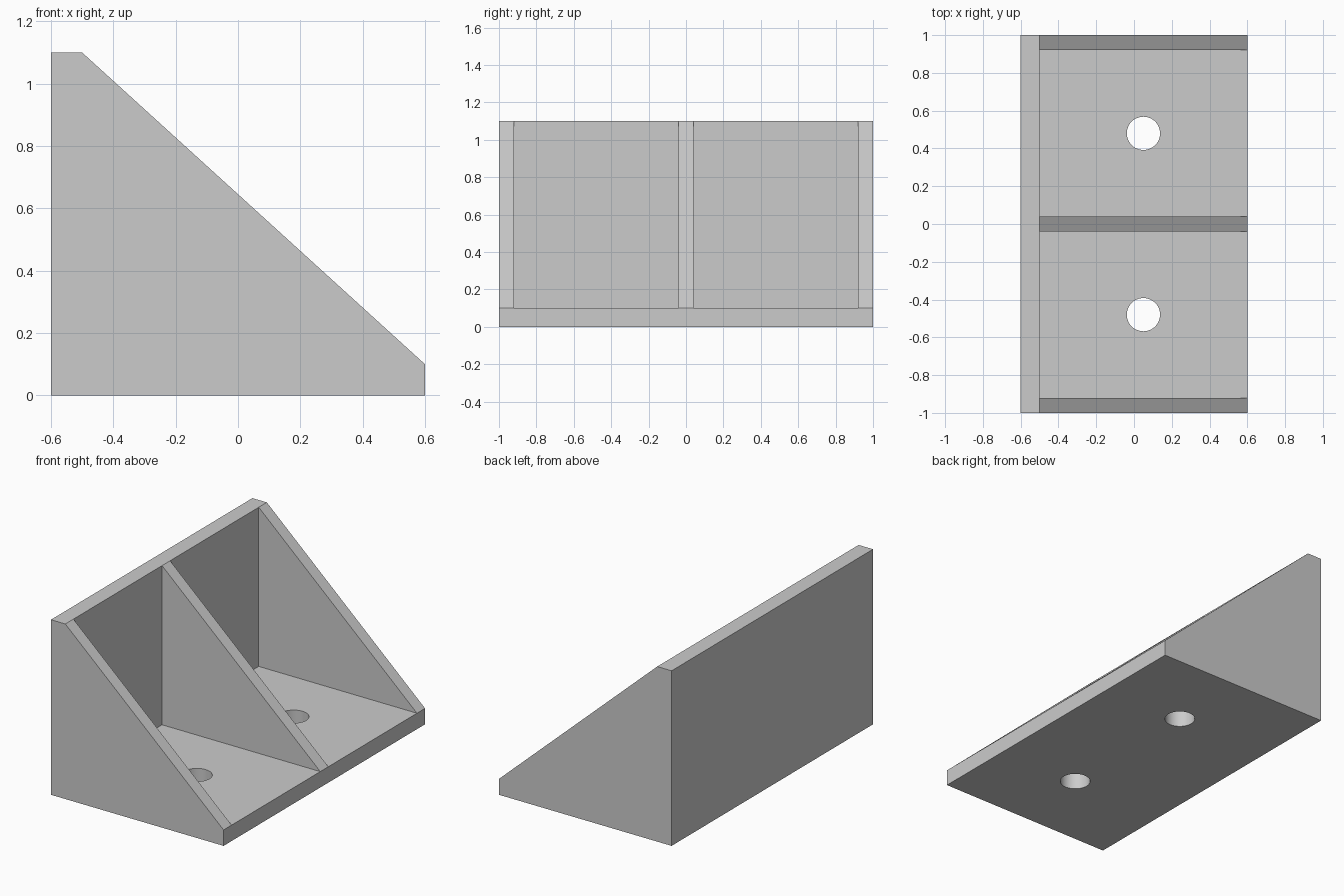
import bpy
import bmesh
from mathutils import Matrix

cube = bpy.data.objects.get("Cube")
if cube:
    bpy.data.objects.remove(cube, do_unlink=True)

# Dimensions
HALF_X, HALF_Y, HEIGHT = 0.6, 1.0, 1.1
WALL, RIB = 0.1, 0.08
INNER_X = -HALF_X + WALL
HOLE_X, HOLE_Y, HOLE_R = 0.05, 0.48, 0.088

grey = bpy.data.materials.new("plain grey")
grey.use_nodes = True
colour = (0.6, 0.6, 0.6, 1)
grey.diffuse_color = colour
grey.node_tree.nodes["Principled BSDF"].inputs["Base Color"].default_value = colour


def add_object(name, bm):
    bmesh.ops.recalc_face_normals(bm, faces=bm.faces)
    mesh = bpy.data.meshes.new(name)
    bm.to_mesh(mesh)
    bm.free()
    mesh.materials.append(grey)
    obj = bpy.data.objects.new(name, mesh)
    bpy.context.collection.objects.link(obj)
    return obj


def prism(name, profile, y0, y1):
    """Extrude an x-z profile along y."""
    bm = bmesh.new()
    face = bm.faces.new([bm.verts.new((x, y0, z)) for x, z in profile])
    new = bmesh.ops.extrude_face_region(bm, geom=[face])["geom"]
    verts = [v for v in new if isinstance(v, bmesh.types.BMVert)]
    bmesh.ops.translate(bm, verts=verts, vec=(0, y1 - y0, 0))
    return add_object(name, bm)


# L-shaped back plate and base plate
bracket = prism("back_and_base_plate",
                [(-HALF_X, 0), (HALF_X, 0), (HALF_X, WALL), (INNER_X, WALL),
                 (INNER_X, HEIGHT), (-HALF_X, HEIGHT)], -HALF_Y, HALF_Y)

# Mounting holes through the base
for side in (-1, 1):
    bm = bmesh.new()
    bmesh.ops.create_cone(bm, cap_ends=True, segments=48, radius1=HOLE_R,
                          radius2=HOLE_R, depth=4 * WALL,
                          matrix=Matrix.Translation((HOLE_X, side * HOLE_Y, 0)))
    drill = add_object("hole_cutter", bm)
    drill.hide_render = True
    drill.hide_set(True)
    cut = bracket.modifiers.new("hole", "BOOLEAN")
    cut.operation = "DIFFERENCE"
    cut.solver = "EXACT"
    cut.object = drill

# Apply the cuts, then remove the cutters
bpy.context.view_layer.objects.active = bracket
bracket.select_set(True)
for modifier in list(bracket.modifiers):
    drill = modifier.object
    bpy.ops.object.modifier_apply(modifier=modifier.name)
    bpy.data.objects.remove(drill, do_unlink=True)
bpy.ops.object.shade_smooth_by_angle()

# Triangular stiffening ribs at both ends and in the middle
for name, y in (("front_rib", -HALF_Y + RIB / 2), ("middle_rib", 0),
                ("back_rib", HALF_Y - RIB / 2)):
    prism(name, [(INNER_X, WALL), (HALF_X, WALL), (INNER_X, HEIGHT)],
          y - RIB / 2, y + RIB / 2)
